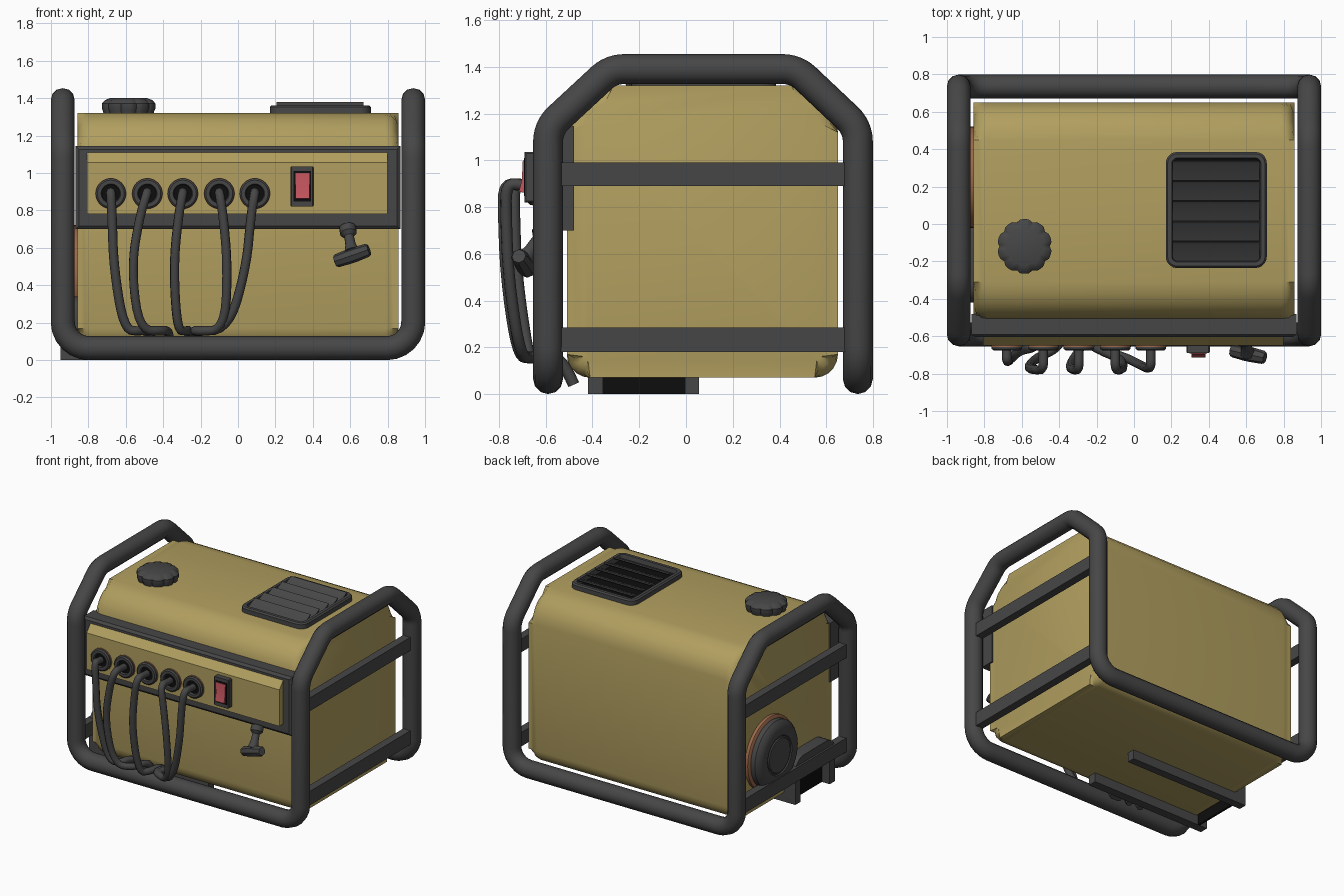
import bpy, bmesh, math
from mathutils import Vector as V

if "Cube" in bpy.data.objects:
    bpy.data.objects.remove(bpy.data.objects["Cube"])


def material(name, rgb):
    m = bpy.data.materials.new(name)
    m.diffuse_color = (*rgb, 1)
    m.use_nodes = True
    m.node_tree.nodes["Principled BSDF"].inputs["Base Color"].default_value = m.diffuse_color
    return m


TAN = material("tan_paint", (0.44, 0.345, 0.115))
GREY = material("dark_grey", (0.062, 0.062, 0.062))
BLACK = material("black", (0.004, 0.004, 0.004))
RED = material("switch_red", (0.55, 0.09, 0.11))
COPPER = material("copper_brown", (0.33, 0.14, 0.07))


def finish(ob, mat, angle=35):
    ob.data.materials.clear()
    ob.data.materials.append(mat)
    bpy.ops.object.select_all(action='DESELECT')
    ob.select_set(True)
    bpy.context.view_layer.objects.active = ob
    bpy.ops.object.shade_smooth_by_angle(angle=math.radians(angle))
    return ob


def fillet(pts, radius, seg=5, closed=True):
    """Round the corners of a path; radius is one number or one per point."""
    pts = [V(p) for p in pts]
    out = []
    for i, p in enumerate(pts):
        r = radius[i] if isinstance(radius, (list, tuple)) else radius
        if r == 0 or (not closed and i in (0, len(pts) - 1)):
            out.append(p)
            continue
        d1 = (pts[i - 1] - p).normalized()
        d2 = (pts[(i + 1) % len(pts)] - p).normalized()
        half = d1.angle(d2) / 2
        c = p + (d1 + d2).normalized() * r / math.sin(half)
        t = r / math.tan(half)
        a, b = (p + d1 * t - c).normalized(), (p + d2 * t - c).normalized()
        out += [c + a.slerp(b, k / seg) * r for k in range(seg + 1)]
    return out


def loft(name, rings, mat, loop=False, bevel=0, bevel_seg=3, angle=35):
    """Skin rings of equal length; capped, or joined end to start if loop."""
    bm = bmesh.new()
    vs = [[bm.verts.new(p) for p in r] for r in rings]
    n = len(vs[0])
    for i in range(len(vs) if loop else len(vs) - 1):
        a, b = vs[i], vs[(i + 1) % len(vs)]
        for k in range(n):
            bm.faces.new((a[k], a[(k + 1) % n], b[(k + 1) % n], b[k]))
    if not loop:
        caps = [bm.faces.new(vs[0]), bm.faces.new(vs[-1])]
        if bevel:
            edges = list({e for f in caps for e in f.edges})
            bmesh.ops.bevel(bm, geom=edges, offset=bevel, segments=bevel_seg,
                            affect='EDGES', profile=0.5)
    bmesh.ops.recalc_face_normals(bm, faces=bm.faces[:])
    me = bpy.data.meshes.new(name)
    bm.to_mesh(me)
    bm.free()
    ob = bpy.data.objects.new(name, me)
    bpy.context.collection.objects.link(ob)
    return finish(ob, mat, angle)


def extrude_x(name, yz, x0, x1, mat, **kw):
    return loft(name, [[(x, p[0], p[1]) for p in yz] for x in (x0, x1)], mat, **kw)


def box(name, lo, hi, mat, **kw):
    yz = [(lo[1], lo[2]), (hi[1], lo[2]), (hi[1], hi[2]), (lo[1], hi[2])]
    return extrude_x(name, yz, lo[0], hi[0], mat, **kw)


def lathe(name, base, axis, prof, mat, n=32, loop=False):
    """prof: (distance along axis, radius) pairs."""
    axis = V(axis).normalized()
    u = axis.orthogonal().normalized()
    w = axis.cross(u)
    rings = [[V(base) + axis * d + (u * math.cos(t) + w * math.sin(t)) * r
              for t in (2 * math.pi * k / n for k in range(n))] for d, r in prof]
    return loft(name, rings, mat, loop=loop)


def tube(name, pts, radius, mat, cyclic=False, kind='POLY', res=4):
    cu = bpy.data.curves.new(name, 'CURVE')
    cu.dimensions = '3D'
    cu.bevel_depth, cu.bevel_resolution, cu.use_fill_caps = radius, res, True
    s = cu.splines.new(kind)
    s.points.add(len(pts) - 1)
    for q, p in zip(s.points, pts):
        q.co = (*p, 1)
    s.use_cyclic_u = cyclic
    if kind == 'NURBS':
        s.order_u, s.use_endpoint_u, s.resolution_u = 3, True, 5
    ob = bpy.data.objects.new(name, cu)
    bpy.context.collection.objects.link(ob)
    bpy.ops.object.select_all(action='DESELECT')
    ob.select_set(True)
    bpy.context.view_layer.objects.active = ob
    bpy.ops.object.convert(target='MESH')
    return finish(bpy.context.object, mat, 50)


def rect(x0, x1, y0, y1, z, r):
    return fillet([(x0, y0, z), (x1, y0, z), (x1, y1, z), (x0, y1, z)], r)


# Tubular roll frame: one closed loop
side = [(-0.59, 0.064), (-0.59, 1.14), (-0.32, 1.39), (0.47, 1.39), (0.735, 1.14), (0.735, 0.064)]
path = [(0.937, y, z) for y, z in side] + [(-0.937, y, z) for y, z in reversed(side)]
tube("tube_frame", fillet(path, 0.14, 6), 0.064, GREY, cyclic=True)

# Side cross bars
for sx, label in ((-1, "left"), (1, "right")):
    for z0, z1, pos in ((0.18, 0.285, "lower"), (0.89, 0.99, "upper")):
        x0, x1 = sorted((sx * 0.905, sx * 0.965))
        box(f"{label}_{pos}_bar", (x0, -0.59, z0), (x1, 0.735, z1), GREY)

# Main housing
shell = fillet([(-0.51, 0.07, 0), (0.65, 0.07, 0), (0.65, 1.32, 0), (-0.51, 1.32, 0)],
               [0.1, 0.1, 0.2, 0.2])
extrude_x("housing", shell, -0.857, 0.857, TAN, bevel=0.07)

# Control panel with dark surround
def panel_ring(y, inset):
    a, b, c = 0.868 - inset, 0.70 + inset, 1.145 - inset
    return [(-a, y, b), (a, y, b), (a, y, c), (-a, y, c)]


loft("panel_surround", [panel_ring(-0.48, 0), panel_ring(-0.59, 0), panel_ring(-0.605, 0.018)],
     GREY, angle=20)
extrude_x("panel_face", [(-0.59, 1.11), (-0.605, 1.11), (-0.65, 1.055), (-0.65, 0.78), (-0.59, 0.78)],
          -0.808, 0.80, TAN, angle=20)

# Sockets
sockets = [-0.68, -0.485, -0.295, -0.10, 0.09]
for i, x in enumerate(sockets):
    c = (x, -0.645, 0.89)
    lathe(f"socket_base_{i+1}", c, (0, -1, 0), [(0, 0.083), (0.012, 0.083)], COPPER)
    lathe(f"socket_ring_{i+1}", c, (0, -1, 0),
          [(0.01, 0.081), (0.022, 0.081), (0.03, 0.072), (0.03, 0.052), (0.01, 0.046)], GREY, loop=True)
    lathe(f"socket_hole_{i+1}", c, (0, -1, 0), [(0.01, 0.05), (0.016, 0.05)], BLACK)

# Hanging cables: x at mid height, x low, x at rail, y bulge
runs = [(-0.665, -0.61, -0.50, -0.735), (-0.57, -0.53, -0.38, -0.78), (-0.345, -0.325, -0.26, -0.78),
        (-0.055, -0.07, -0.20, -0.78), (0.045, -0.05, -0.22, -0.77)]
for i, (x, (xm, xl, xr, y)) in enumerate(zip(sockets, runs)):
    pts = [(x, -0.65, 0.89), (x, -0.70, 0.895), (x, y, 0.90), (0.5 * (x + xm), y, 0.76),
           (xm, y + 0.01, 0.50), (xl, y + 0.06, 0.16), (xr - 0.02, -0.66, 0.155),
           (xr, -0.57, 0.16), (xr * 0.8 - 0.06, -0.52, 0.13), (xr * 0.8 - 0.06, -0.48, 0.04)]
    tube(f"cable_{i+1}", pts, 0.025, GREY, kind='NURBS', res=2)

# Rocker switch
box("switch_housing", (0.28, -0.69, 0.82), (0.405, -0.64, 1.035), GREY, bevel=0.006, bevel_seg=1)
extrude_x("switch_recess", [(-0.693, 0.847), (-0.68, 0.847), (-0.68, 1.01), (-0.693, 1.01)],
          0.298, 0.39, BLACK)
extrude_x("switch_rocker", [(-0.68, 0.86), (-0.715, 0.865), (-0.702, 0.92), (-0.698, 1.0), (-0.68, 1.0)],
          0.307, 0.383, RED)

# Pull handle
a, b = V((0.52, -0.675, 0.528)), V((0.70, -0.715, 0.59))
lathe("pull_grip", a, b - a, [(0, 0.03), (0.012, 0.036), (0.08, 0.04), (0.115, 0.04), (0.183, 0.036),
                              (0.195, 0.03)], GREY, n=8)
a, b = V((0.585, -0.60, 0.71)), V((0.61, -0.695, 0.57))
lathe("pull_stem", a, b - a, [(0, 0.045), (0.04, 0.045), (0.06, 0.026), (0.11, 0.028), (0.16, 0.04)],
      GREY, n=12)

# Lobed fuel cap
def cap_ring(z, s):
    out = []
    for k in range(80):
        t = 2 * math.pi * k / 80
        r = s * (0.146 - 0.012 * abs(math.cos(5 * t)) ** 8)
        out.append((-0.585 + r * math.cos(t), -0.12 + r * math.sin(t), z))
    return out


loft("fuel_cap", [cap_ring(z, s) for z, s in
                  ((1.31, 0.93), (1.33, 0.95), (1.345, 1), (1.372, 1), (1.39, 0.88), (1.40, 0.7))], GREY)

# Top vent: frame, dark backing and louvres
loft("vent_frame", [rect(0.17, 0.71, -0.235, 0.385, 1.31, 0.06), rect(0.17, 0.71, -0.235, 0.385, 1.352, 0.06),
                    rect(0.18, 0.70, -0.225, 0.375, 1.362, 0.05), rect(0.202, 0.678, -0.203, 0.353, 1.362, 0.03),
                    rect(0.21, 0.67, -0.195, 0.345, 1.31, 0.025)], GREY, loop=True)
box("vent_backing", (0.19, -0.215, 1.315), (0.69, 0.365, 1.324), BLACK)
for i in range(5):
    y = -0.197 + 0.108 * i
    extrude_x(f"vent_slat_{i+1}", [(y, 1.33), (y + 0.085, 1.368), (y + 0.1, 1.38),
                                   (y + 0.104, 1.372), (y + 0.085, 1.355), (y, 1.322)],
              0.207, 0.672, GREY, angle=20)

# Recoil starter on the left side
start = (-0.85, 0.25, 0.45)
lathe("starter_ring", start, (-1, 0, 0), [(0, 0.272), (0.03, 0.272), (0.04, 0.255)], COPPER, n=40)
lathe("starter_cover", start, (-1, 0, 0), [(0.03, 0.25), (0.075, 0.25), (0.098, 0.228), (0.108, 0.19),
                                           (0.108, 0.145), (0.100, 0.14), (0.100, 0.13), (0.108, 0.125)],
      GREY, n=40)

# Exhaust arch running under the housing, with dark opening
outer = fillet([(-0.42, 0, 0), (-0.42, 0.34, 0), (0.055, 0.34, 0), (0.055, 0, 0)], 0.1, closed=False)
inner = fillet([(-0.355, 0, 0), (-0.355, 0.285, 0), (-0.005, 0.285, 0), (-0.005, 0, 0)], 0.06, closed=False)
extrude_x("exhaust_arch", outer + inner[::-1], -0.95, 0.05, GREY)
extrude_x("exhaust_opening", inner, -0.885, -0.87, BLACK)
